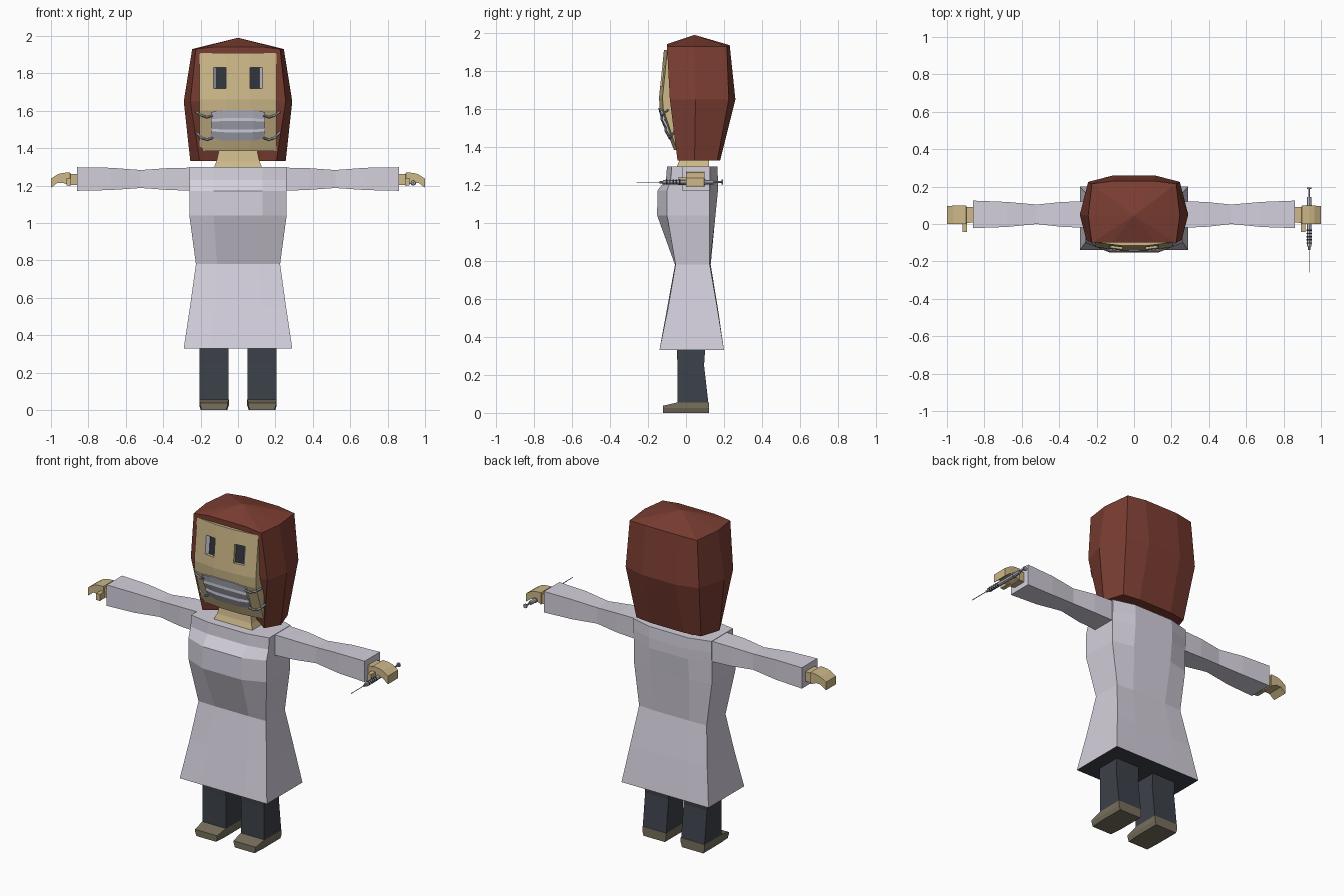
import bpy, bmesh, math
from mathutils import Vector

if "Cube" in bpy.data.objects:
    bpy.data.objects.remove(bpy.data.objects["Cube"])


def material(name, r, g, b):
    m = bpy.data.materials.new(name)
    m.diffuse_color = (r, g, b, 1)
    m.use_nodes = True
    m.node_tree.nodes["Principled BSDF"].inputs["Base Color"].default_value = m.diffuse_color
    return m


COAT = material("coat lilac white", .66, .63, .72)
SKIN = material("skin tan", .61, .48, .25)
HAIR = material("hair auburn", .20, .048, .032)
PANTS = material("trouser charcoal", .046, .054, .068)
SHOE = material("shoe taupe", .185, .16, .11)
MASK = material("mask pale grey", .55, .55, .64)
STRAP = material("strap grey", .33, .35, .42)
DARK = material("marking dark", .03, .035, .045)


def finish(bm, name, *mats):
    bmesh.ops.recalc_face_normals(bm, faces=bm.faces[:])
    me = bpy.data.meshes.new(name)
    bm.to_mesh(me)
    bm.free()
    for m in mats:
        me.materials.append(m)
    ob = bpy.data.objects.new(name, me)
    bpy.context.collection.objects.link(ob)
    return ob


def loft(name, rings, *mats, tip=None, first_mat=0):
    """Skin equal-length closed rings, cap both ends (last one to a tip if given)."""
    bm = bmesh.new()
    vs = [[bm.verts.new(p) for p in ring] for ring in rings]
    n = len(vs[0])
    for a, b in zip(vs, vs[1:]):
        for i in range(n):
            bm.faces.new((a[i], a[(i + 1) % n], b[(i + 1) % n], b[i]))
    bm.faces.new(vs[0]).material_index = first_mat
    if tip:
        t = bm.verts.new(tip)
        for i in range(n):
            bm.faces.new((vs[-1][i], vs[-1][(i + 1) % n], t))
    else:
        bm.faces.new(vs[-1])
    return finish(bm, name, *mats)


def rect_x(x, y0, y1, z0, z1):
    return [(x, y0, z0), (x, y1, z0), (x, y1, z1), (x, y0, z1)]


def rect_z(z, x0, x1, y0, y1):
    return [(x0, y0, z), (x1, y0, z), (x1, y1, z), (x0, y1, z)]


def mirrored(half):
    """Complete a ring from its +x half, listed front to back."""
    return half + [(-x, y, z) for x, y, z in reversed(half)]


# Coat: z, half width, front corner, front middle, back corner, back middle
coat = [(.33, .29, -.14, -.14, .20, .20), (.55, .257, -.095, -.10, .165, .168),
        (.78, .225, -.055, -.058, .125, .13), (1.04, .26, -.10, -.152, .125, .155),
        (1.17, .26, -.10, -.15, .125, .168), (1.23, .26, -.08, -.105, .13, .168),
        (1.298, .26, -.075, -.10, .13, .165)]
loft("coat", [mirrored([(h / 2, fm, z), (h, fc, z), (h, bc, z), (h / 2, bm_, z)])
              for z, h, fc, fm, bc, bm_ in coat], COAT, PANTS, first_mat=1)

# Neck
loft("neck", [rect_z(1.28, -.135, .135, -.055, .12), rect_z(1.33, -.115, .115, -.035, .12),
              rect_z(1.42, -.095, .095, -.02, .11)], SKIN)

# Hair: z, front middle y, front corner, side, back corner, back middle y
hair = [(1.33, .02, (.205, -.045), (.255, .045), (.215, .165), .18),
        (1.65, -.085, (.255, -.085), (.29, .05), (.245, .225), .26),
        (1.93, -.10, (.225, -.10), (.245, .045), (.225, .215), .23)]
loft("hair", [mirrored([(.12, f, z + (.012 if z > 1.9 else 0)), (*fc, z), (*s, z), (*bc, z),
                        (.11, b, z + (.006 if z > 1.9 else 0))])
              for z, f, fc, s, bc, b in hair], HAIR, tip=(0, .045, 1.99))


def face_y(x, z):
    """Front surface of the face, bowed towards the middle."""
    prof = [(1.38, -.062), (1.44, -.085), (1.60, -.138), (1.66, -.142), (1.91, -.116)]
    for (z0, y0), (z1, y1) in zip(prof, prof[1:]):
        if z <= z1 or z1 == 1.91:
            y = y0 + (y1 - y0) * (z - z0) / (z1 - z0)
            break
    return y + max(0, abs(x) - .065) * .13


def grid_sheet(cols, rows, yfun):
    bm = bmesh.new()
    g = [[bm.verts.new((x, yfun(x, z), z)) for x in cols] for z in rows]
    for a, b in zip(g, g[1:]):
        for i in range(len(cols) - 1):
            bm.faces.new((a[i], a[i + 1], b[i + 1], b[i]))
    return bm


def deepen(bm, y):
    """Close a sheet into a solid by pulling its border back to a y plane."""
    border = [e for e in bm.edges if e.is_boundary]
    r = bmesh.ops.extrude_edge_only(bm, edges=border)["geom"]
    for v in r:
        if isinstance(v, bmesh.types.BMVert):
            v.co.y = y if y is not None else v.co.y + .012
    bmesh.ops.holes_fill(bm, edges=[e for e in bm.edges if e.is_boundary])


# Face with sunken eyes: dark pupil panels, light outer walls
bm = grid_sheet((-.205, -.13, -.065, 0, .065, .13, .205),
                (1.385, 1.44, 1.60, 1.66, 1.72, 1.83, 1.91), face_y)
eyes = [f for f in bm.faces if .065 < abs(f.calc_center_median().x) < .13
        and 1.72 < f.calc_center_median().z < 1.83]
deepen(bm, 0)
for f in bmesh.ops.extrude_discrete_faces(bm, faces=eyes)["faces"]:
    f.material_index = 1
    for v in f.verts:
        v.co.y += .016
        if abs(v.co.x) > .1:
            v.co.x *= .115 / .13
    for e in f.edges:
        for w in e.link_faces:
            if w != f and abs(w.calc_center_median().x) > .115:
                w.material_index = 2
finish(bm, "face", SKIN, DARK, MASK)

# Surgical mask following the face, with pleats
pleat = {1.44: .004, 1.485: .014, 1.50: .008, 1.545: .015, 1.56: .009, 1.605: .008}
bm = grid_sheet((-.145, -.08, 0, .08, .145), tuple(pleat), lambda x, z: face_y(x, z) - pleat[z])
for v in bm.verts:
    if abs(v.co.x) > .1:
        v.co.z += (1.52 - v.co.z) * .15
deepen(bm, None)
finish(bm, "mask", MASK)


def tube(name, pts, r, mat):
    cu = bpy.data.curves.new(name, "CURVE")
    cu.dimensions = "3D"
    cu.bevel_depth = r
    cu.bevel_resolution = 0
    cu.use_fill_caps = True
    sp = cu.splines.new("POLY")
    sp.points.add(len(pts) - 1)
    for p, c in zip(sp.points, pts):
        p.co = (*c, 1)
    cu.materials.append(mat)
    ob = bpy.data.objects.new(name, cu)
    bpy.context.collection.objects.link(ob)


for s, side in ((-1, "left"), (1, "right")):
    # Ear loops
    for label, z, dz in (("upper", 1.575, .02), ("lower", 1.455, .03)):
        pts = [(.135, z), (.165, z - .01), (.195, z), (.225, z + dz)]
        tube(f"{side}_{label}_mask_strap",
             [(s * x, face_y(x, h) - .01 + max(0, x - .19) * .9, h) for x, h in pts], .006, STRAP)

    # Sleeve, pinched at the elbow
    sleeve = [(.24, -.02, .122, 1.172, 1.296), (.38, -.016, .118, 1.177, 1.293),
              (.52, 0, .104, 1.187, 1.283), (.68, -.016, .118, 1.176, 1.295),
              (.86, -.022, .125, 1.172, 1.298)]
    loft(f"{side}_sleeve", [rect_x(s * a[0], *a[1:]) for a in sleeve], COAT)

    # Hand with curled fingers and thumb
    hand = [(.85, .01, .09, 1.203, 1.262), (.895, .005, .092, 1.203, 1.262),
            (.898, 0, .098, 1.198, 1.27), (.935, 0, .098, 1.215, 1.268),
            (.965, 0, .098, 1.215, 1.26), (1.0, 0, .096, 1.188, 1.237)]
    loft(f"{side}_hand", [rect_x(s * a[0], *a[1:]) for a in hand], SKIN)
    loft(f"{side}_thumb", [rect_x(s * .892, -.042, .03, 1.20, 1.24),
                           rect_x(s * .917, -.042, .03, 1.20, 1.24)], SKIN)

    # Trouser leg
    leg = [(.05, -.045, .118), (.25, -.045, .095), (.40, -.05, .105)]
    loft(f"{side}_leg", [rect_z(z, s * .05, s * .206, a, b) for z, a, b in leg], PANTS)

    # Shoe with a sloped toe
    def shoe_ring(x0, x1, y, z1):
        return [(s * (x0 + .008), y, 0), (s * (x1 - .008), y, 0), (s * x1, y, .025),
                (s * x1, y, z1), (s * x0, y, z1), (s * x0, y, .025)]
    loft(f"{side}_shoe", [shoe_ring(.055, .202, -.12, .038), shoe_ring(.049, .207, -.045, .055),
                          shoe_ring(.049, .207, .12, .055)], SHOE)

# Syringe held in one hand: radius, start and end along y
SX, SZ = .937, 1.215


def rod(name, r, y0, y1, mat, n=8):
    def ring(y):
        return [(SX + r * math.cos(2 * math.pi * i / n), y, SZ + r * math.sin(2 * math.pi * i / n))
                for i in range(n)]
    loft(name, [ring(y0), ring(y1)], mat)


rod("syringe_needle", .002, -.26, -.135, STRAP, 6)
rod("syringe_hub", .006, -.14, -.12, STRAP)
rod("syringe_barrel", .012, -.12, .145, MASK)
rod("syringe_plunger_rod", .005, .145, .19, STRAP)
rod("syringe_plunger_cap", .013, .188, .195, STRAP)
rod("syringe_flange", .016, .095, .102, STRAP)
for i in range(5):
    rod(f"syringe_mark_{i + 1}", .0135, -.105 + i * .017, -.098 + i * .017, DARK)
